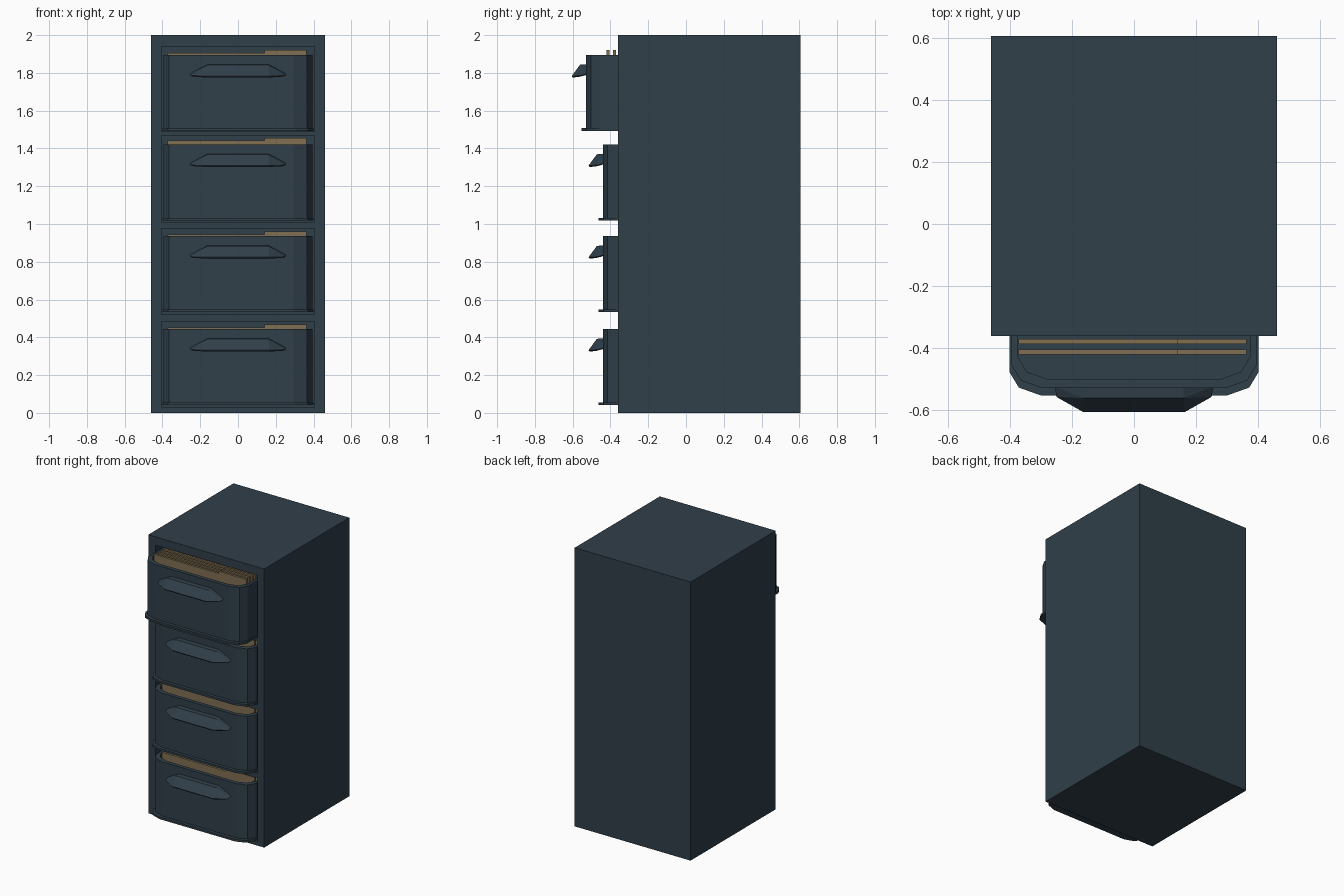
import bpy, bmesh

if "Cube" in bpy.data.objects:
    bpy.data.objects.remove(bpy.data.objects["Cube"])


def material(name, rgb):
    m = bpy.data.materials.new(name)
    m.diffuse_color = (*rgb, 1)
    m.use_nodes = True
    m.node_tree.nodes["Principled BSDF"].inputs["Base Color"].default_value = m.diffuse_color
    return m


STEEL = material("slate_steel", (0.030, 0.050, 0.068))
MANILA = material("manila_card", (0.22, 0.16, 0.085))


def finish(name, bm, mat):
    bmesh.ops.recalc_face_normals(bm, faces=bm.faces[:])
    me = bpy.data.meshes.new(name)
    bm.to_mesh(me)
    bm.free()
    me.materials.append(mat)
    ob = bpy.data.objects.new(name, me)
    bpy.context.collection.objects.link(ob)
    return ob


def add_box(bm, x0, x1, y0, y1, z0, z1):
    vs = bmesh.ops.create_cube(bm, size=1)["verts"]
    for v in vs:
        v.co = ((x0 + x1) / 2 + v.co.x * (x1 - x0),
                (y0 + y1) / 2 + v.co.y * (y1 - y0),
                (z0 + z1) / 2 + v.co.z * (z1 - z0))


def ring(bm, half, z):
    """Closed loop of verts from the right half of a plan outline."""
    pts = half + [(-x, y) for x, y in reversed(half)]
    return [bm.verts.new((x, y, z)) for x, y in pts]


def bridge(bm, a, b):
    n = len(a)
    for i in range(n):
        j = (i + 1) % n
        bm.faces.new((a[i], a[j], b[j], b[i]))


# cabinet carcass: side, top, bottom and back panels plus rails between bays
BAYS = [(0.03, 0.485), (0.52, 0.975), (1.01, 1.465), (1.49, 1.94)]
FRONT, BACK = -0.36, 0.605
bm = bmesh.new()
add_box(bm, -0.46, 0.46, FRONT, BACK, 0, 2)
cabinet = finish("cabinet_body", bm, STEEL)
bm = bmesh.new()
for z0, z1 in BAYS:
    add_box(bm, -0.405, 0.405, FRONT - 0.1, BACK - 0.04, z0, z1)
cutter = finish("bay_cutter", bm, STEEL)
cutter.hide_render = True
cutter.hide_viewport = True
cut = cabinet.modifiers.new("bays", "BOOLEAN")
cut.object = cutter
cut.operation = "DIFFERENCE"
cut.solver = "EXACT"


def drawer(i, base, front, tab):
    top = base + 0.40

    # tray with chamfered front corners and an open top
    def outline(x, f, back):
        return [(x, back), (x, f + 0.075), (x - 0.03, f + 0.025), (x - 0.10, f)]
    outer = outline(0.395, front, front + 0.98)
    inner = outline(0.375, front + 0.028, front + 0.96)
    bm = bmesh.new()
    loops = [ring(bm, outer, base), ring(bm, outer, top),
             ring(bm, inner, top), ring(bm, inner, base + 0.02)]
    for a, b in zip(loops, loops[1:]):
        bridge(bm, a, b)
    bm.faces.new(loops[0])
    bm.faces.new(loops[-1])
    finish(f"drawer_tray_{i}", bm, STEEL)

    # thin lip around the foot of the drawer front
    bm = bmesh.new()
    lip = outline(0.401, front - 0.023, -0.34)
    a, b = ring(bm, lip, base - 0.004), ring(bm, lip, base + 0.011)
    bridge(bm, a, b)
    bm.faces.new(a)
    bm.faces.new(b)
    finish(f"drawer_lip_{i}", bm, STEEL)

    # sloping hooded pull: (half width, distance out, drop below rim)
    bm = bmesh.new()
    for x, out, drop in [(0.16, -0.005, 0.05), (0.255, -0.005, 0.100),
                         (0.23, -0.005, 0.106), (0.16, 0.032, 0.053),
                         (0.25, 0.028, 0.110), (0.235, 0.032, 0.116),
                         (0.165, 0.076, 0.113), (0.16, 0.070, 0.121)]:
        for s in (-1, 1):
            bm.verts.new((s * x, front - out, top - drop))
    bmesh.ops.convex_hull(bm, input=bm.verts[:])
    bmesh.ops.dissolve_limit(bm, angle_limit=0.02, verts=bm.verts[:], edges=bm.edges[:])
    finish(f"drawer_handle_{i}", bm, STEEL)

    # row of card folders, each with a raised tab on the right
    bm = bmesh.new()
    for k in range(20):
        y = front + 0.108 + k * 0.034
        add_box(bm, -0.372, 0.14, y, y + 0.016, base + 0.02, top + tab - 0.015)
        add_box(bm, 0.14, 0.362, y, y + 0.016, base + 0.02, top + tab)
    finish(f"folders_{i}", bm, MANILA)


# four drawers, the top one pulled further out
drawer(1, 0.045, -0.44, 0.022)
drawer(2, 0.537, -0.44, 0.022)
drawer(3, 1.022, -0.44, 0.034)
drawer(4, 1.496, -0.529, 0.025)
